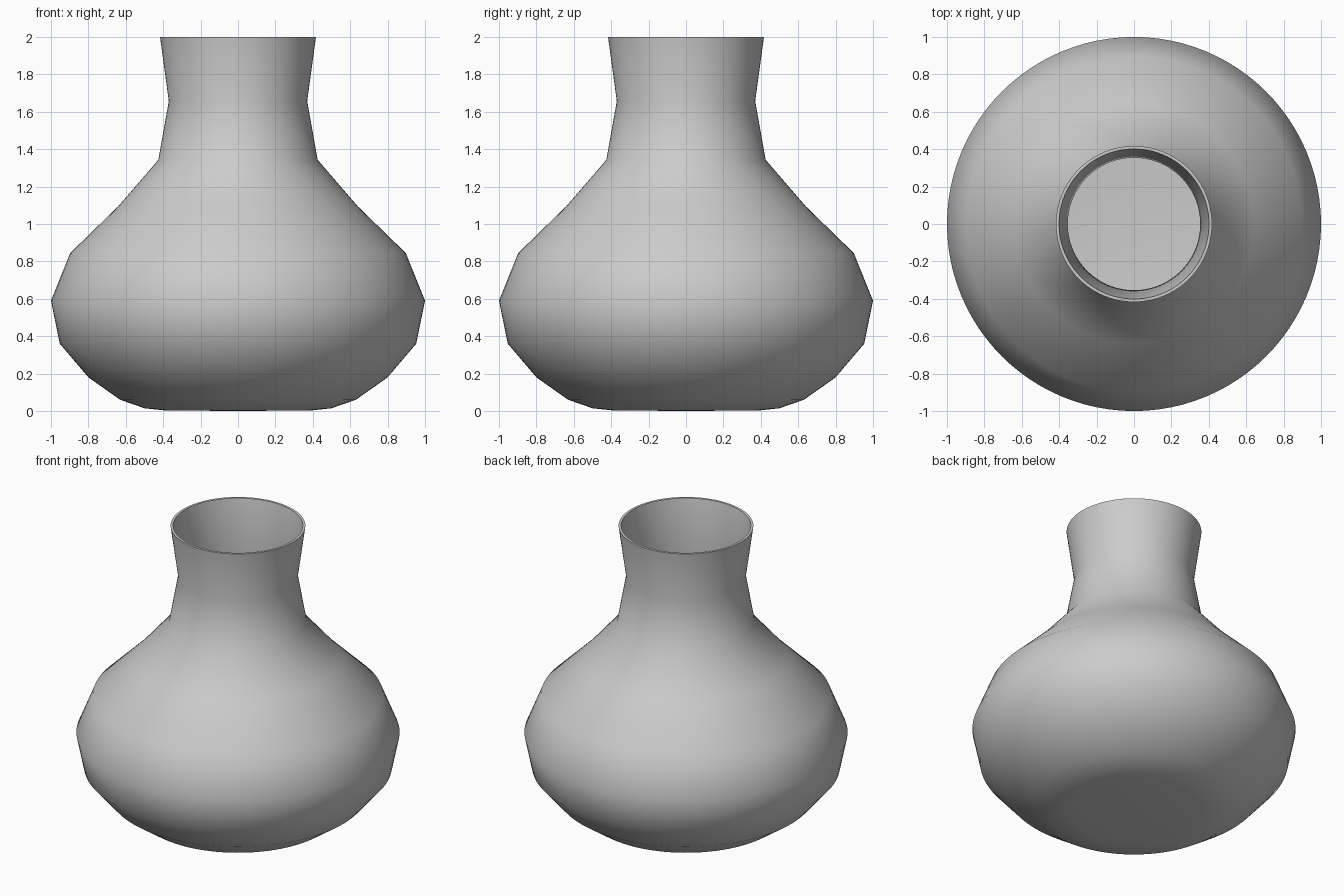
import bpy, bmesh, math

if "Cube" in bpy.data.objects:
    bpy.data.objects.remove(bpy.data.objects["Cube"])

# Outer profile of the vase, from base centre to rim (radius, height)
profile = [(0, 0), (0.40, 0.004), (0.50, 0.015), (0.63, 0.06), (0.80, 0.18),
           (0.953, 0.36), (1.0, 0.59), (0.897, 0.845), (0.64, 1.095),
           (0.426, 1.343), (0.37, 1.657), (0.417, 2.0)]
SIDES = 96

# Lathe the profile into an open shell
bm = bmesh.new()
verts = [bm.verts.new((r, 0, z)) for r, z in profile]
edges = [bm.edges.new(pair) for pair in zip(verts, verts[1:])]
bmesh.ops.spin(bm, geom=verts + edges, cent=(0, 0, 0), axis=(0, 0, 1),
               angle=math.tau, steps=SIDES, use_merge=False)
bmesh.ops.remove_doubles(bm, verts=bm.verts, dist=0.0005)
bmesh.ops.recalc_face_normals(bm, faces=bm.faces)
bm.normal_update()
lowest = min(bm.faces, key=lambda f: f.calc_center_median().z)
if lowest.normal.z > 0:
    bmesh.ops.reverse_faces(bm, faces=bm.faces)

mesh = bpy.data.meshes.new("vase_body")
bm.to_mesh(mesh)
bm.free()
vase = bpy.data.objects.new("vase_body", mesh)
bpy.context.collection.objects.link(vase)
bpy.context.view_layer.objects.active = vase
vase.select_set(True)

# Thin wall going inwards, with a flat rim
wall = vase.modifiers.new("wall", 'SOLIDIFY')
wall.thickness = 0.016
wall.offset = -1
bpy.ops.object.modifier_apply(modifier=wall.name)

# Keep the rim level at the top
for v in vase.data.vertices:
    if v.co.z > 1.9:
        v.co.z = 2.0

# Smooth body, crisp rim
bpy.ops.object.shade_smooth_by_angle(angle=math.radians(60))
